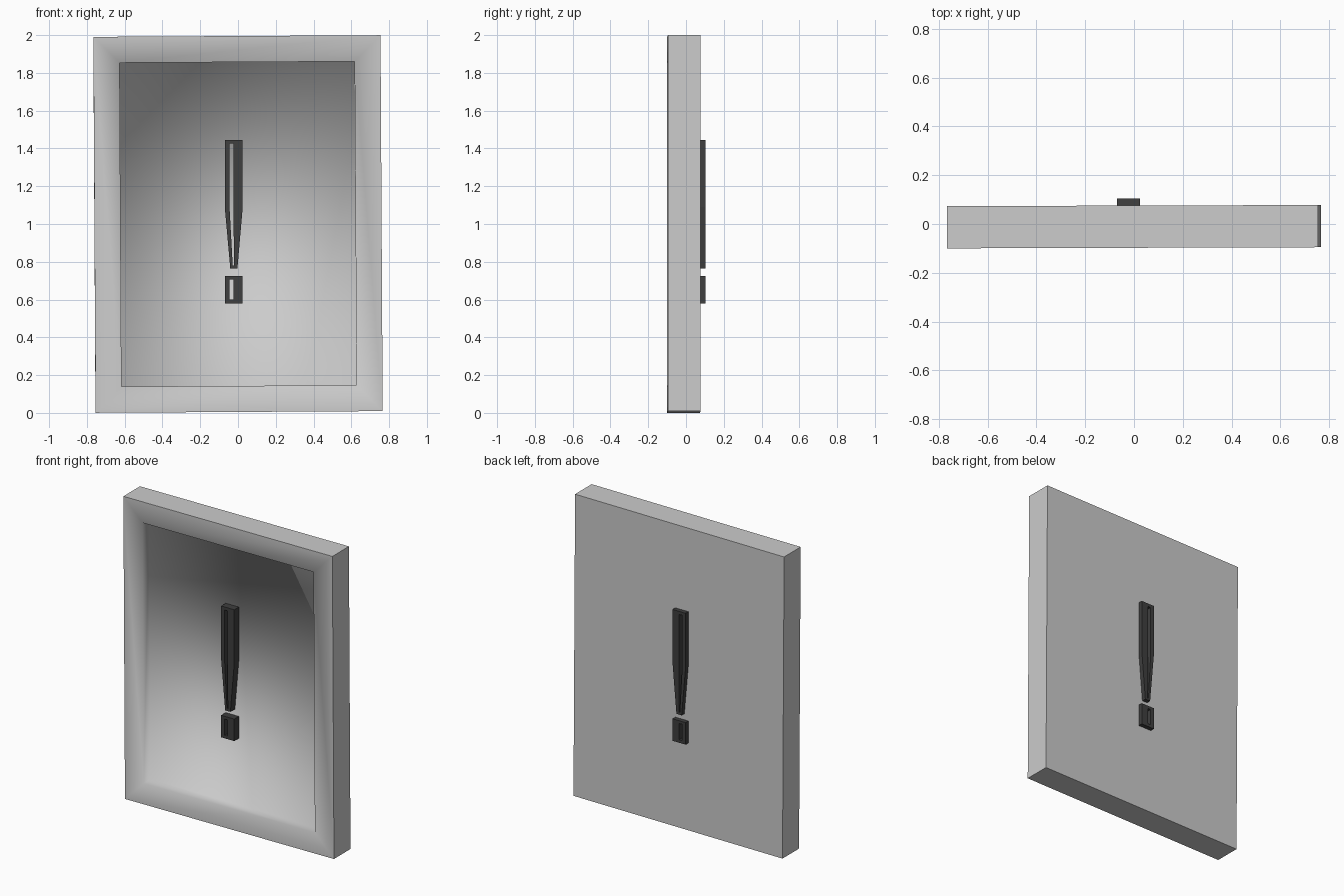
import bpy
import bmesh
from mathutils import Matrix

cube = bpy.data.objects.get("Cube")
if cube:
    bpy.data.objects.remove(cube)


def material(name, value):
    mat = bpy.data.materials.new(name)
    mat.use_nodes = True
    colour = (value, value, value, 1)
    mat.diffuse_color = colour
    mat.node_tree.nodes["Principled BSDF"].inputs["Base Color"].default_value = colour
    return mat


def finish(name, bm, mat):
    bmesh.ops.recalc_face_normals(bm, faces=bm.faces)
    mesh = bpy.data.meshes.new(name)
    bm.to_mesh(mesh)
    bm.free()
    mesh.materials.append(mat)
    obj = bpy.data.objects.new(name, mesh)
    bpy.context.collection.objects.link(obj)
    return obj


def hollow_prism(name, outer, inner, y_front, y_back, mat):
    """Extrude the ring between two (x, z) outlines along y."""
    bm = bmesh.new()
    rings = [[bm.verts.new((x, y, z)) for x, z in loop]
             for loop, y in ((outer, y_front), (inner, y_front),
                             (inner, y_back), (outer, y_back))]
    count = len(outer)
    for r in range(4):
        a, b = rings[r], rings[(r + 1) % 4]
        for i in range(count):
            j = (i + 1) % count
            bm.faces.new((a[i], a[j], b[j], b[i]))
    return finish(name, bm, mat)


grey = material("panel grey", 0.6)
black = material("mark black", 0.05)

# Panel: a slab whose front is inset to a frame, with a sunken middle
bm = bmesh.new()
bmesh.ops.create_cube(bm, size=1, matrix=Matrix.Diagonal((1.52, 0.173, 1.99, 1)))
for edge in bm.edges:
    edge.smooth = False
bm.normal_update()
front = min(bm.faces, key=lambda f: f.calc_center_median().y)
bmesh.ops.inset_region(bm, faces=[front], thickness=0.195)
outline = list(front.edges)
walls = bmesh.ops.extrude_discrete_faces(bm, faces=[front])["faces"]
floor = walls[0]
bmesh.ops.translate(bm, verts=floor.verts, vec=(0, 0.07, 0))
for edge in bm.edges:
    on_rim = all(abs(v.co.x) > 0.7 for v in edge.verts)
    edge.smooth = not on_rim
for face in bm.faces:
    face.smooth = True
panel = finish("panel", bm, grey)
panel.location = (0, -0.011, 1)
panel.rotation_euler = (0, -0.0058, 0.003)

# Exclamation mark: hollow tapered stroke and hollow square dot, through the panel
Y_FRONT, Y_BACK = -0.075, 0.104
stroke_outer = [(-0.07, 1.445), (0.025, 1.445), (0.025, 1.09),
                (-0.003, 0.765), (-0.041, 0.765), (-0.07, 1.09)]
stroke_inner = [(-0.045, 1.425), (-0.023, 1.425), (-0.023, 1.09),
                (-0.022, 0.78), (-0.028, 0.78), (-0.045, 1.09)]
hollow_prism("mark_stroke", stroke_outer, stroke_inner, Y_FRONT, Y_BACK, black)


def rectangle(x0, x1, z0, z1):
    return [(x0, z1), (x1, z1), (x1, z0), (x0, z0)]


hollow_prism("mark_dot", rectangle(-0.07, 0.025, 0.58, 0.725),
             rectangle(-0.045, -0.023, 0.6, 0.707), Y_FRONT, Y_BACK, black)
